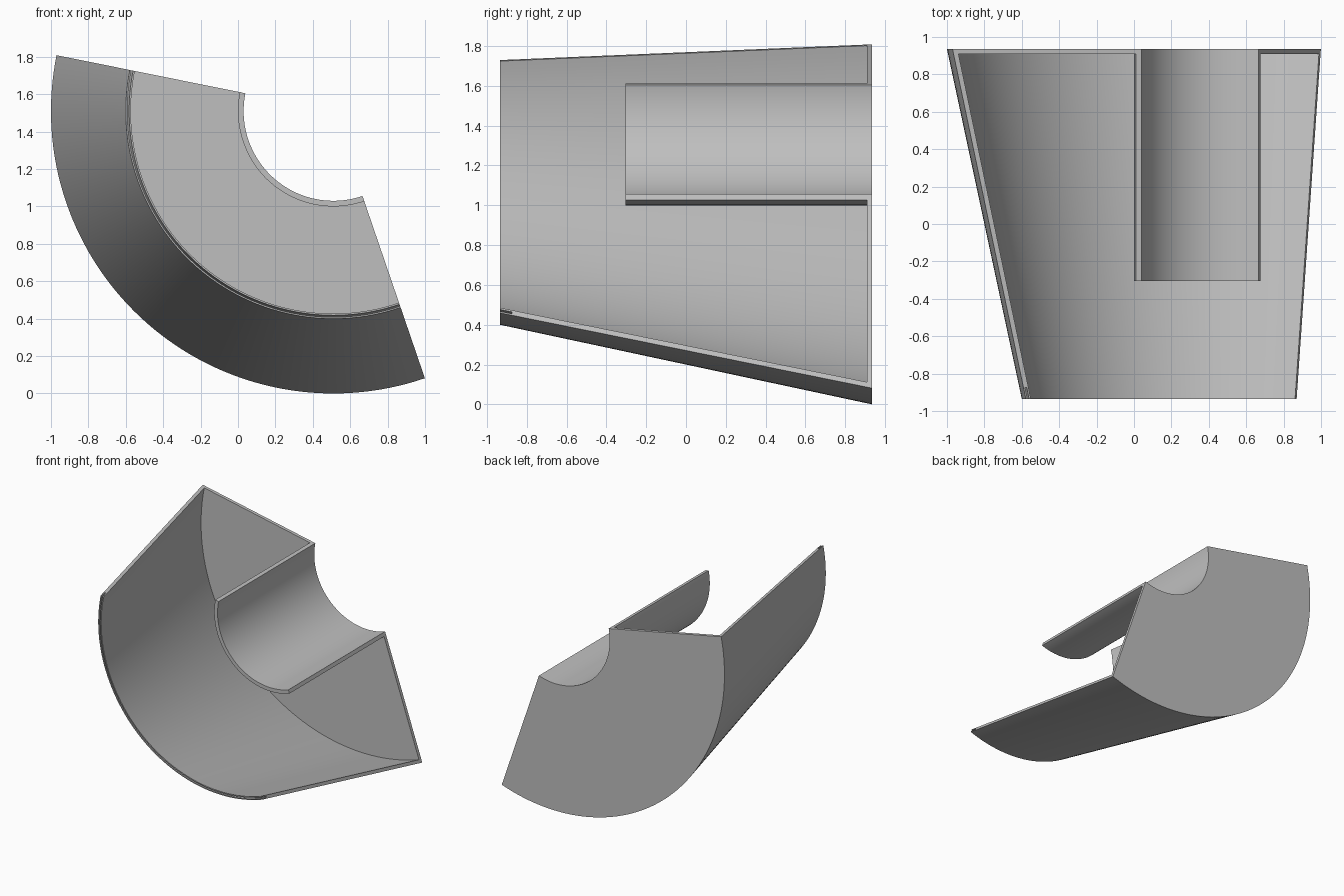
import bpy, bmesh, math

old = bpy.data.objects.get("Cube")
if old:
    bpy.data.objects.remove(old, do_unlink=True)

# Material
grey = bpy.data.materials.new("plain grey")
colour = (0.52, 0.52, 0.52, 1)
grey.use_nodes = True
grey.diffuse_color = colour
grey.node_tree.nodes["Principled BSDF"].inputs["Base Color"].default_value = colour

# Axis of the sweep, its angles and the main sizes
CX = CZ = 1.51
CX = 0.51
START, END, STEPS = math.radians(168.6), math.radians(288.9), 64
FRONT, BACK, WALL = -0.935, 0.935, 0.027
R_BACK, R_FRONT = 1.51, 1.11
SLOPE = (R_BACK - R_FRONT) / (BACK - FRONT)


def cone(y, inset=0.0):
    """Point on the tapered wall, moved in towards the axis."""
    return (R_FRONT + SLOPE * (y - FRONT) - inset, y)


# Cross-section as (radius, y): tapered wall with a grooved rim, back plate, inner sleeve
groove = FRONT + 0.06
profile = [
    cone(BACK), cone(FRONT),
    cone(FRONT, 0.008), cone(groove, 0.008), cone(groove, 0.018), cone(FRONT, 0.018),
    cone(FRONT, WALL), cone(BACK - WALL, WALL),
    (0.51, BACK - WALL), (0.51, -0.305), (0.48, -0.305), (0.48, BACK),
]

# Sweep the section round the axis and cap both ends
bm = bmesh.new()
rings = []
for i in range(STEPS + 1):
    a = START + (END - START) * i / STEPS
    rings.append([bm.verts.new((CX + r * math.cos(a), y, CZ + r * math.sin(a)))
                  for r, y in profile])
n = len(profile)
for lower, upper in zip(rings, rings[1:]):
    for j in range(n):
        k = (j + 1) % n
        bm.faces.new((lower[j], lower[k], upper[k], upper[j]))
bm.faces.new(rings[0])
bm.faces.new(rings[-1][::-1])
bmesh.ops.recalc_face_normals(bm, faces=bm.faces)

mesh = bpy.data.meshes.new("tapered_shell_segment")
bm.to_mesh(mesh)
bm.free()
mesh.materials.append(grey)
shell = bpy.data.objects.new("tapered_shell_segment", mesh)
bpy.context.collection.objects.link(shell)

# Smooth curves, sharp rims
bpy.ops.object.select_all(action="DESELECT")
shell.select_set(True)
bpy.context.view_layer.objects.active = shell
bpy.ops.object.shade_smooth_by_angle(angle=math.radians(30))
